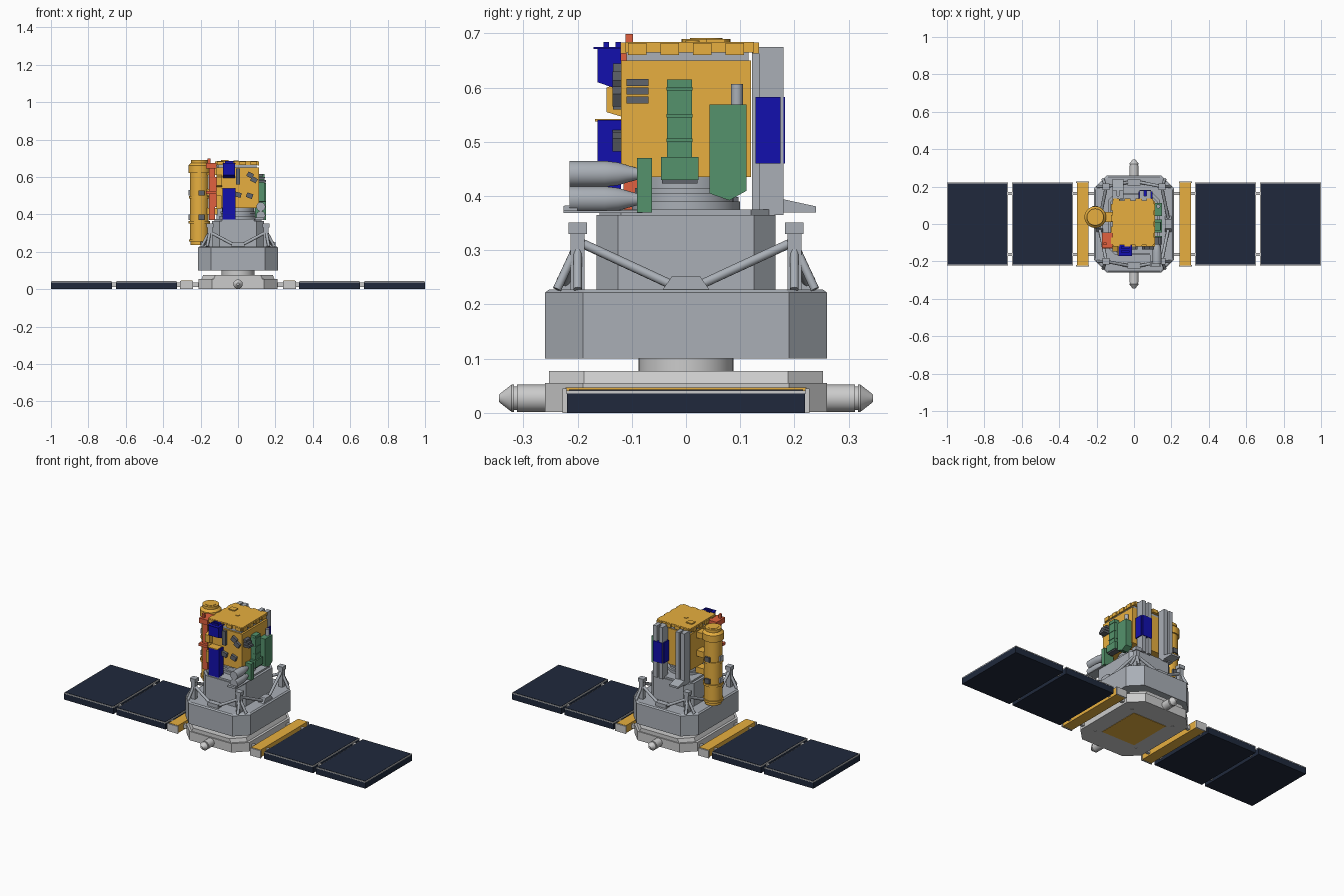
import bpy, bmesh, math
from mathutils import Vector, Matrix

if "Cube" in bpy.data.objects:
    bpy.data.objects.remove(bpy.data.objects["Cube"])

def mat(name, c):
    m = bpy.data.materials.new(name)
    m.diffuse_color = (*c, 1)
    m.use_nodes = True
    m.node_tree.nodes["Principled BSDF"].inputs["Base Color"].default_value = m.diffuse_color
    return m

GOLD = mat("gold_foil", (.80, .43, .05))
BLUE = mat("blue", (.006, .005, .42))
GREEN = mat("green", (.09, .29, .15))
RED = mat("red", (.75, .12, .05))
NAVY = mat("solar_navy", (.014, .022, .045))
DARK = mat("dark_grey", (.12, .13, .15))
GREY = mat("body_grey", (.40, .43, .47))

def finish(name, bm, m=None, smooth=False):
    bmesh.ops.recalc_face_normals(bm, faces=bm.faces)
    me = bpy.data.meshes.new(name)
    bm.to_mesh(me)
    bm.free()
    ob = bpy.data.objects.new(name, me)
    bpy.context.collection.objects.link(ob)
    if m:
        me.materials.append(m)
    if smooth:
        bpy.ops.object.select_all(action='DESELECT')
        ob.select_set(True)
        bpy.context.view_layer.objects.active = ob
        bpy.ops.object.shade_smooth_by_angle(angle=math.radians(35))
    return ob

def box(name, x, y, z, m=None, tilt=0):
    """Box from three (min, max) ranges, optionally tilted about y."""
    bm = bmesh.new()
    c = Vector((sum(x) / 2, sum(y) / 2, sum(z) / 2))
    size = Matrix.Diagonal((x[1] - x[0], y[1] - y[0], z[1] - z[0], 1))
    bmesh.ops.create_cube(bm, size=1, matrix=Matrix.Translation(c) @ Matrix.Rotation(tilt, 4, 'Y') @ size)
    return finish(name, bm, m)

def lathe(name, start, direction, profile, m=None, n=32):
    """Closed solid of revolution from (distance, radius) pairs along a direction."""
    q = Vector(direction).to_track_quat('Z', 'Y')
    bm = bmesh.new()
    rings = []
    for d, r in profile:
        rings.append([bm.verts.new(Vector(start) + q @ Vector((r * math.cos(i * math.tau / n),
                      r * math.sin(i * math.tau / n), d))) for i in range(n)])
    for a, b in zip(rings, rings[1:]):
        for i in range(n):
            bm.faces.new((a[i], a[(i + 1) % n], b[(i + 1) % n], b[i]))
    bm.faces.new(rings[0])
    bm.faces.new(rings[-1])
    return finish(name, bm, m, n > 8)

def rod(name, a, b, r, m=None, n=12):
    d = Vector(b) - Vector(a)
    return lathe(name, a, d, [(0, r), (d.length, r)], m, n)

def octagon(name, levels, m=None):
    """Stack of chamfered rectangles: (z, half x, half y, chamfer)."""
    bm = bmesh.new()
    rings = []
    for z, a, b, c in levels:
        pts = [(a, c - b), (a, b - c), (a - c, b), (c - a, b), (-a, b - c), (-a, c - b), (c - a, -b), (a - c, -b)]
        rings.append([bm.verts.new((x, y, z)) for x, y in pts])
    for p, q in zip(rings, rings[1:]):
        for i in range(8):
            bm.faces.new((p[i], p[(i + 1) % 8], q[(i + 1) % 8], q[i]))
    bm.faces.new(rings[0])
    bm.faces.new(rings[-1])
    return finish(name, bm, m)

def slab(name, x, yz, m=None):
    """Side profile in (y, z) extruded along x."""
    bm = bmesh.new()
    f = bm.faces.new([bm.verts.new((x[0], *p)) for p in yz])
    r = bmesh.ops.extrude_face_region(bm, geom=[f])
    bmesh.ops.translate(bm, vec=(x[1] - x[0], 0, 0), verts=[v for v in r['geom'] if isinstance(v, bmesh.types.BMVert)])
    return finish(name, bm, m)

# Lower base, neck and main bus
octagon("base_plate", [(.002, .21, .26, .07), (.055, .21, .26, .07)])
octagon("base_upper_tier", [(.055, .195, .253, .065), (.077, .185, .253, .065)])
box("base_foil", (-.11, .11), (-.13, .13), (0, .004), GOLD)
for sx in (-1, 1):
    for sy in (-1, 1):
        rod("base_bolt", (sx * .14, sy * .15, 0), (sx * .14, sy * .15, .005), .008)
rod("neck", (0, 0, .075), (0, 0, .102), .088, None, 32)
octagon("main_bus", [(.10, .215, .26, .07), (.222, .215, .26, .07), (.228, .207, .252, .068)], GREY)

# Side nozzles at front and back
for s in (-1, 1):
    lathe("end_nozzle", (0, s * .25, .027), (0, s, 0),
          [(0, .025), (.062, .025), (.062, .022), (.067, .022), (.067, .025), (.072, .025), (.09, .011), (.095, .007)])

# Solar wings
for s in (-1, 1):
    def X(a, b):
        return tuple(sorted((s * a, s * b)))
    box("wing_foil_bar", X(.242, .305), (-.222, .222), (.002, .047), GOLD)
    for t in (-1, 1):
        box("wing_bar_cap", X(.24, .31), tuple(sorted((t * .22, t * .228))), (0, .045))
        box("wing_arm", X(.19, .335), tuple(sorted((t * .155, t * .172))), (.012, .036))
        box("wing_hinge", X(.645, .68), tuple(sorted((t * .155, t * .172))), (.012, .036))
    for a, b in ((.326, .652), (.673, 1)):
        box("panel_frame", X(a, b), (-.221, .221), (.036, .041))
        box("solar_panel", X(a, b), (-.22, .22), (0, .036), NAVY)
        box("solar_cells", X(a + .005, b - .005), (-.216, .216), (.04, .043), NAVY)

# Mid deck and truss
octagon("mid_deck", [(.225, .14, .165, .04), (.365, .14, .165, .04)], GREY)
octagon("mid_deck_top", [(.365, .125, .16, .04), (.375, .125, .16, .04)], GREY)
lathe("turret_collar", (0, 0, .37), (0, 0, 1), [(0, .1), (.02, .1), (.02, .088), (.035, .088), (.035, .094), (.045, .094), (.045, .085), (.07, .085)], GREY)
for sx in (-1, 1):
    slab("side_bracket", (sx * .165, sx * .20), [(-.045, .225), (.045, .225), (.025, .253), (-.025, .253)], GREY)
    for sy in (-1, 1):
        px, py = sx * .15, sy * .2
        box("corner_post", (px - .013, px + .013), (py - .013, py + .013), (.222, .33), GREY)
        box("post_head", (px - .018, px + .018), (py - .017, py + .017), (.33, .351), GREY)
        rod("side_strut", (px, py - sy * .01, .312), (sx * .183, sy * .03, .238), .0085, GREY)
        rod("end_strut", (px, py, .305), (sx * .02, sy * .225, .236), .0085, GREY)
        rod("corner_strut_a", (px, py, .31), (sx * .165, sy * .238, .228), .008, GREY)
        rod("corner_strut_b", (px, py, .31), (sx * .195, sy * .2, .228), .008, GREY)
for sy in (-1, 1):
    box("end_bracket", (-.035, .035), tuple(sorted((sy * .205, sy * .238))), (.225, .25), GREY)

# Foil-wrapped instrument box with notched lid
box("instrument_box", (-.115, .112), (-.12, .12), (.435, .65), GOLD)
box("box_neck", (-.105, .1), (-.11, .115), (.648, .668), GREY)
box("lid", (-.115, .106), (-.112, .125), (.665, .684), GOLD)
for i in range(4):
    u = -.095 + i * .06
    for y in ((-.121, -.11), (.123, .135)):
        box("lid_tab", (u - .017, u + .017), y, (.663, .683), GOLD)
    for x in ((-.122, -.112), (.104, .113)):
        box("lid_tab", x, (u - .012, u + .022), (.66, .682), GOLD)
rod("lid_button", (-.01, .012, .68), (-.01, .012, .687), .013, GOLD, 16)
box("lid_pad", (-.09, -.05), (.038, .072), (.68, .69), GOLD)

# Foil telescope on the left
tx, ty = -.207, .037
lathe("telescope", (tx, ty, .236), (0, 0, 1),
      [(0, .046), (.018, .046), (.018, .056), (.03, .056), (.03, .05), (.115, .05), (.115, .057), (.128, .057),
       (.128, .05), (.25, .05), (.25, .055), (.262, .055), (.262, .05), (.385, .05), (.385, .058), (.425, .058),
       (.438, .045), (.454, .045)], GOLD)
rod("telescope_cap", (tx, ty, .685), (tx, ty, .692), .03, GOLD, 24)
for z in (.40, .50, .61):
    box("telescope_mount", (-.175, -.11), (.01, .065), (z, z + .035), GOLD)
for z in (.37, .50):
    box("telescope_sensor", (tx - .005, tx + .028), (ty - .062, ty - .045), (z, z + .028), DARK)
    box("telescope_sensor", (tx - .015, tx + .015), (ty + .045, ty + .06), (z, z + .028), DARK)
    box("telescope_sensor", (tx - .058, tx - .045), (ty - .012, ty + .014), (z, z + .03), GREY)

# Blue front instruments
slab("lower_blue_unit", (-.083, -.013), [(-.163, .44), (-.12, .37), (-.12, .54), (-.163, .54)], BLUE)
box("lower_blue_front", (-.083, -.013), (-.163, -.135), (.372, .54), BLUE)
box("lower_blue_lid", (-.087, -.02), (-.168, -.12), (.538, .542), GOLD)
slab("upper_blue_unit", (-.08, -.015), [(-.163, .61), (-.12, .595), (-.12, .672), (-.163, .672)], BLUE)
box("upper_blue_lid", (-.083, -.012), (-.171, -.108), (.671, .675), BLUE)
for y in (-.152, -.13):
    box("blue_stud", (-.07, -.025), (y, y + .01), (.674, .684), BLUE)
slab("foil_duct", (-.115, -.085), [(-.147, .555), (-.12, .547), (-.12, .61), (-.147, .60)], GOLD)
box("foil_duct_low", (-.115, -.088), (-.14, -.118), (.43, .50), GOLD)

# Red instrument on the front left
box("red_column", (-.155, -.122), (-.115, -.075), (.37, .66), RED)
box("red_arm", (-.125, -.11), (-.11, -.07), (.44, .60), RED)
box("red_head", (-.172, -.115), (-.125, -.045), (.645, .675), RED)
box("red_fin", (-.162, -.148), (-.112, -.098), (.67, .699), RED)
box("red_step", (-.172, -.115), (-.13, -.06), (.51, .525), RED)

# Small dark units on the front and right faces
for x, z, t in ((.065, .61, .5), (.0, .505, .25), (.062, .50, .35), (.085, .585, .5)):
    box("front_sensor", (x - .017, x + .017), (-.136, -.118), (z - .013, z + .013), DARK, t)
box("front_grey_unit", (-.01, .01), (-.135, -.118), (.56, .645), DARK)
for i in range(3):
    z = .571 + i * .016
    box("side_radiator", (.11, .15 - i * .008), (-.11, -.069), (z, z + .013), DARK)

# Green instruments on the right face
box("green_tower", (.11, .142), (-.035, .011), (.43, .615), GREEN)
box("green_tower_base", (.11, .15), (-.046, .023), (.43, .472), GREEN)
box("green_tower_foot", (.112, .145), (-.044, .021), (.423, .432), DARK)
for z in (.50, .545, .595):
    box("green_band", (.11, .145), (-.036, .012), (z, z + .006), GREEN)
slab("green_cabinet", (.108, .15), [(.043, .405), (.08, .392), (.112, .41), (.112, .569), (.043, .569)], GREEN)
rod("green_cabinet_pipe", (.13, .094, .56), (.13, .094, .607), .011, GREY, 16)
box("green_plate", (.09, .15), (-.09, -.063), (.37, .47), GREEN)

# Twin bottles facing forward
for z in (.394, .441):
    lathe("bottle", (.122, -.215, z), (0, 1, 0),
          [(0, .019), (.0, .024), (.065, .024), (.09, .021), (.11, .015), (.125, .011), (.13, .011)], GREY)
box("bottle_shelf", (.085, .145), (-.226, -.08), (.369, .373), GREY)
slab("bottle_shelf_lip", (.09, .14), [(-.226, .37), (-.2, .37), (-.2, .384), (-.226, .382)], GREY)

# Rear rails with blue unit
for x in (-.115, -.08, .03, .068):
    box("rear_rail", (x, x + .024), (.135, .18), (.365, .675), GREY)
for x in (-.098, .048):
    box("rear_rail_web", (x - .015, x + .022), (.122, .15), (.37, .672), GREY)
slab("rear_foot", (-.115, -.056), [(.13, .37), (.24, .37), (.24, .381), (.18, .394), (.13, .394)], GREY)
box("rear_blue_unit", (.024, .098), (.128, .174), (.46, .583), BLUE)
box("rear_blue_back", (.03, .092), (.17, .183), (.46, .583), BLUE)
